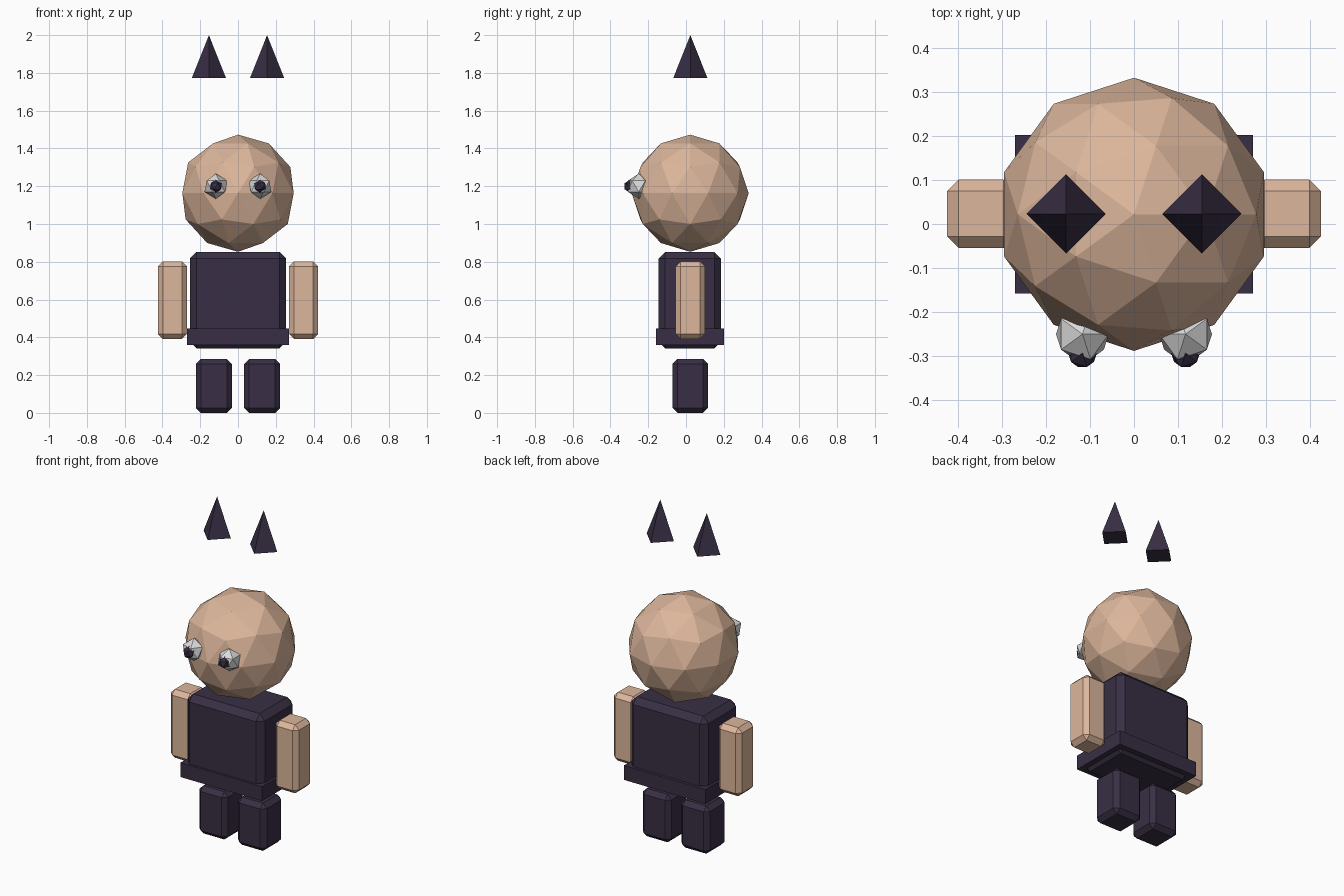
import bpy
import bmesh
from mathutils import Matrix

if "Cube" in bpy.data.objects:
    bpy.data.objects.remove(bpy.data.objects["Cube"], do_unlink=True)


def material(name, rgb):
    mat = bpy.data.materials.new(name)
    mat.use_nodes = True
    colour = (*rgb, 1)
    mat.diffuse_color = colour
    mat.node_tree.nodes["Principled BSDF"].inputs["Base Color"].default_value = colour
    return mat


SKIN = material("skin", (0.72, 0.47, 0.33))
DARK = material("dark_purple", (0.040, 0.028, 0.058))
WHITE = material("eye_white", (0.7, 0.7, 0.7))


def finish(bm, name, mat, centre):
    bmesh.ops.recalc_face_normals(bm, faces=bm.faces)
    mesh = bpy.data.meshes.new(name)
    bm.to_mesh(mesh)
    bm.free()
    mesh.materials.append(mat)
    obj = bpy.data.objects.new(name, mesh)
    obj.location = centre
    bpy.context.collection.objects.link(obj)
    return obj


def box(name, mat, centre, size, bevel=0):
    bm = bmesh.new()
    bmesh.ops.create_cube(bm, size=1, matrix=Matrix.Diagonal((*size, 1)))
    obj = finish(bm, name, mat, centre)
    if bevel:
        mod = obj.modifiers.new("chamfer", "BEVEL")
        mod.width = bevel
        mod.segments = 1
    return obj


def ball(name, mat, centre, radius, detail, flip=1):
    bm = bmesh.new()
    bmesh.ops.create_icosphere(bm, subdivisions=detail, radius=radius,
                               matrix=Matrix.Diagonal((flip, 1, 1, 1)))
    return finish(bm, name, mat, centre)


def spike(name, mat, centre, radius, height):
    bm = bmesh.new()
    bmesh.ops.create_cone(bm, cap_ends=True, segments=4, radius1=radius,
                          radius2=0, depth=height)
    # drop the duplicate points at the tip
    bmesh.ops.remove_doubles(bm, verts=bm.verts, dist=0.0001)
    return finish(bm, name, mat, centre)


# Torso, belt and head
box("torso", DARK, (0, 0.02, 0.597), (0.51, 0.33, 0.51), 0.035)
box("belt", DARK, (0, 0.022, 0.403), (0.54, 0.36, 0.086))
ball("head", SKIN, (0, 0.022, 1.163), 0.31, 2)

# Paired parts; the eyes are mirror images
for side, s in (("left", 1), ("right", -1)):
    box(side + "_arm", SKIN, (s * 0.347, 0.023, 0.597), (0.154, 0.155, 0.41), 0.026)
    box(side + "_leg", DARK, (s * 0.128, 0.022, 0.143), (0.19, 0.187, 0.286), 0.026)
    ball(side + "_eye", WHITE, (s * 0.117, -0.25, 1.2), 0.067, 1, -s)
    ball(side + "_pupil", DARK, (s * 0.117, -0.294, 1.2), 0.036, 1, -s)
    spike(side + "_ear", DARK, (s * 0.154, 0.023, 1.887), 0.09, 0.226)
